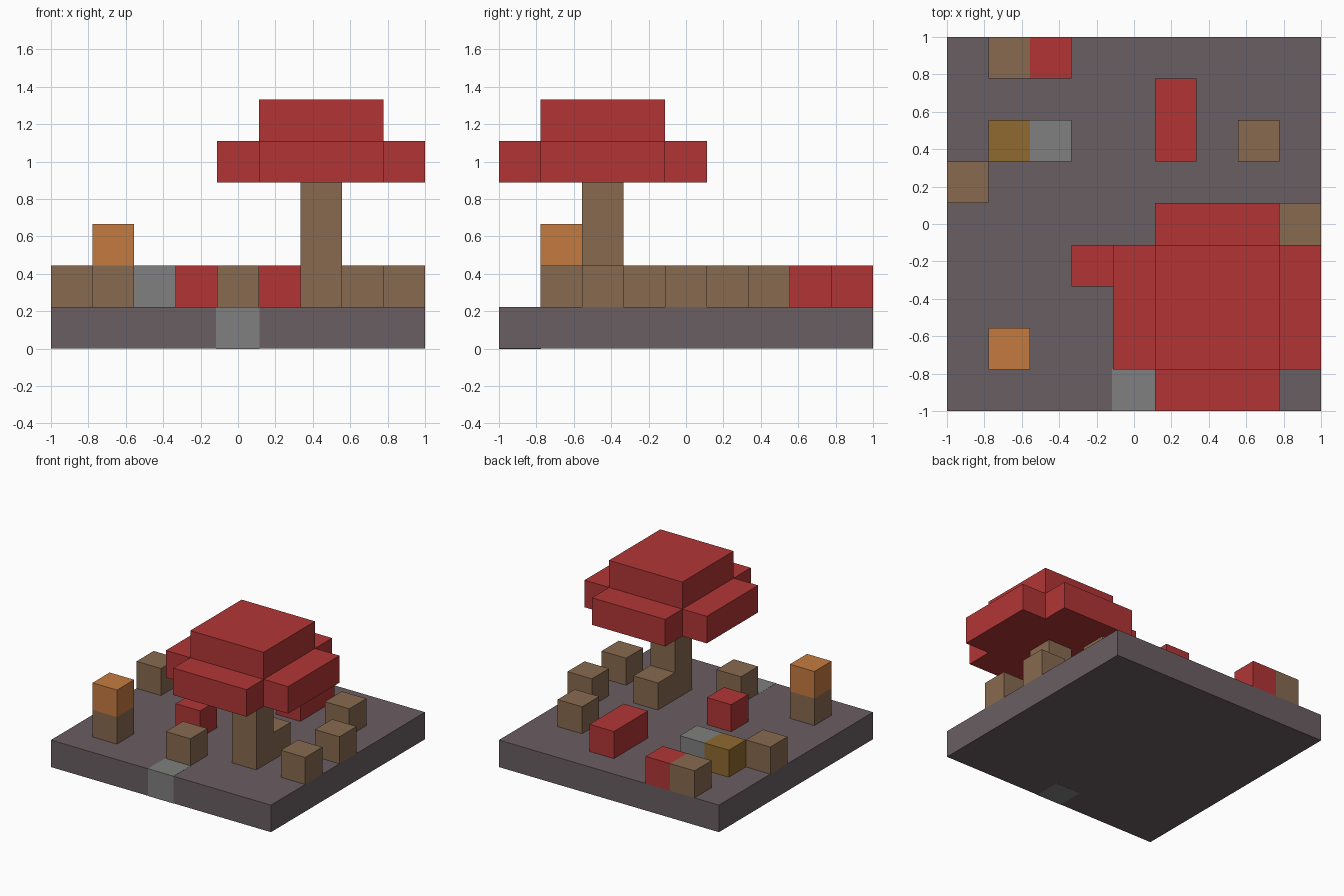
import bpy
import bmesh
from mathutils import Vector

default = bpy.data.objects.get("Cube")
if default:
    bpy.data.objects.remove(default, do_unlink=True)

CELL = 2 / 9  # the scene sits on a nine by nine block grid


def linear(c):
    c /= 255
    return c / 12.92 if c <= 0.04045 else ((c + 0.055) / 1.055) ** 2.4


def material(name, *rgb):
    mat = bpy.data.materials.new(name)
    mat.use_nodes = True
    colour = [linear(c) for c in rgb] + [1]
    mat.diffuse_color = colour
    mat.node_tree.nodes["Principled BSDF"].inputs["Base Color"].default_value = colour
    return mat


stone = material("purple grey stone", 106, 94, 99)
grey = material("grey", 126, 128, 126)
brown = material("wood brown", 136, 106, 79)
red = material("leaf red", 178, 53, 53)
orange = material("orange", 197, 123, 64)
mustard = material("mustard", 143, 106, 48)


def prism(name, outline, bottom, height, mat):
    """Extrude an outline of grid corners upwards; all values are in cells."""
    bm = bmesh.new()
    base = bm.faces.new([bm.verts.new((x * CELL - 1, y * CELL - 1, bottom * CELL))
                         for x, y in outline])
    top = bmesh.ops.extrude_face_region(bm, geom=[base], use_keep_orig=True)["geom"]
    bmesh.ops.translate(bm, vec=Vector((0, 0, height * CELL)),
                        verts=[v for v in top if isinstance(v, bmesh.types.BMVert)])
    bmesh.ops.recalc_face_normals(bm, faces=bm.faces)
    mesh = bpy.data.meshes.new(name)
    bm.to_mesh(mesh)
    bm.free()
    mesh.materials.append(mat)
    obj = bpy.data.objects.new(name, mesh)
    bpy.context.collection.objects.link(obj)
    return obj


def block(name, x, y, mat, z=1, wide=1, deep=1, tall=1):
    corners = [(x, y), (x + wide, y), (x + wide, y + deep), (x, y + deep)]
    return prism(name, corners, z, tall, mat)


# Ground slab with one grey block set into its front edge
block("ground_slab", 0, 0, stone, z=0, wide=9, deep=9)
block("ground_grey_block", 3.97, -0.005, grey, z=-0.005, wide=1.05, deep=1.02, tall=1.01)

# Tree: trunk, cross-shaped lower canopy, square upper canopy
block("tree_trunk", 6, 2, brown, tall=3)
cross = [(5, 0), (8, 0), (8, 1), (9, 1), (9, 4), (8, 4),
         (8, 5), (5, 5), (5, 4), (4, 4), (4, 1), (5, 1)]
prism("lower_canopy", cross, 4, 1, red)
block("upper_canopy", 5, 1, red, z=5, wide=3, deep=3)

# Wooden blocks scattered on the ground
for i, (x, y) in enumerate([(1, 1), (4, 1), (8, 2), (6, 3), (8, 4), (0, 5), (7, 6), (1, 8)]):
    block(f"wood_block_{i + 1}", x, y, brown)

# Coloured blocks
block("orange_block", 1, 1, orange, z=2)
block("red_block_middle", 3, 3, red)
block("red_block_long", 5, 6, red, deep=2)
block("red_block_back", 2, 8, red)
block("mustard_block", 1, 6, mustard)
block("grey_block", 2, 6, grey)
